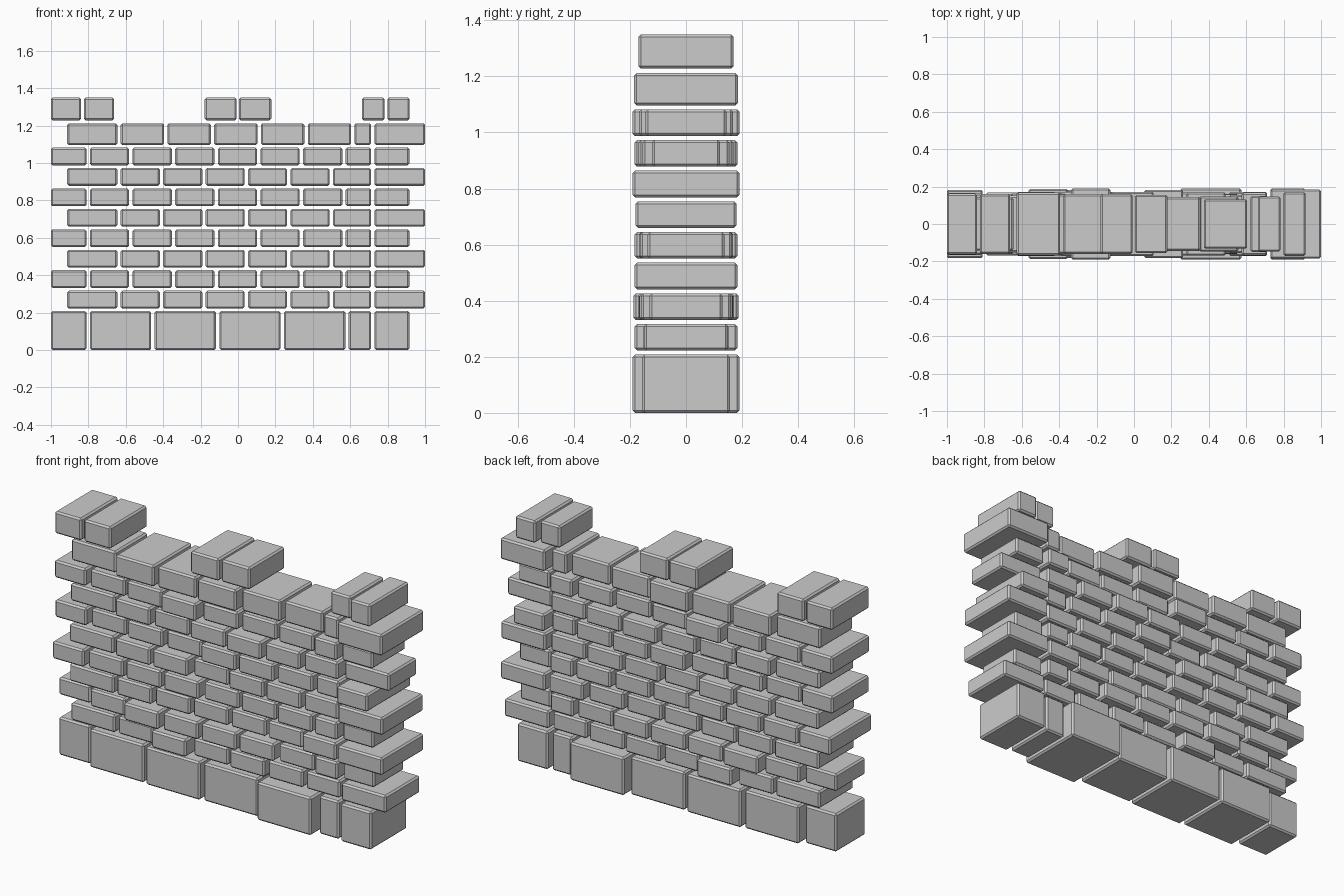
import bpy, random

if "Cube" in bpy.data.objects:
    bpy.data.objects.remove(bpy.data.objects["Cube"])

random.seed(4)
GAP = 0.018
BEVEL = 0.009


def block(name, x0, x1, z0, z1, d):
    """One chamfered stone, symmetric about y = 0 with half depth d."""
    bpy.ops.mesh.primitive_cube_add(size=1, location=((x0 + x1) / 2, 0, (z0 + z1) / 2))
    ob = bpy.context.object
    ob.name = name
    ob.scale = (x1 - x0, 2 * d, z1 - z0)
    bpy.ops.object.transform_apply(location=False, rotation=False, scale=True)
    mod = ob.modifiers.new("chamfer", 'BEVEL')
    mod.width = BEVEL
    mod.segments = 1


def course(name, left, first, unit, last, z0, z1, depths):
    """Row of stones: end stone, equal stones, a filler, end stone."""
    spans = [(left, left + first)]
    x, stop = left + first + GAP, last[0] - GAP
    while stop - x > 0.03:
        spans.append((x, min(x + unit, stop)))
        x += unit + GAP
    spans.append(last)
    n = len(spans)
    for i, (a, b) in enumerate(spans):
        d = depths.get(i, depths.get(i - n))
        block(f"{name}_{i}", a, b, z0, z1, d or random.uniform(0.135, 0.175))


EVEN = (0.73, 0.916)
ODD = (0.73, 1.0)

# large foundation stones
course("foundation_stone", -1.0, 0.19, 0.328, EVEN, 0.0, 0.208,
       {0: .127, 1: .157, 2: .165, 3: .157, 4: .19, 5: .145, 6: .157})

# half depths that can be read per course, by stone index
known = [
    {0: .147, 2: .183, -1: .15},
    {0: .127, 2: .188, -2: .16, -1: .131},
    {0: .158, -1: .183},
    {0: .183, -1: .137},
    {0: .16, -1: .18},
    {0: .16, -1: .191},
    {0: .15, 4: .183, -1: .122},
    {0: .165, 3: .191, -1: .145},
]
# eight thin brick courses in running bond
for r, depths in enumerate(known):
    z = 0.222 + 0.1093 * r
    if r % 2 == 0:
        course(f"brick_row{r}", -0.913, 0.268, 0.209, ODD, z, z + 0.095, depths)
    else:
        course(f"brick_row{r}", -1.0, 0.19, 0.21, EVEN, z, z + 0.095, depths)

# thick top course
course("cap_stone", -0.913, 0.268, 0.232, ODD, 1.096, 1.212,
       {0: .142, 1: .168, 2: .16, 3: .172, 4: .144, 5: .132, 6: .15, 7: .185})

# merlon pairs
for i, (a, b, d) in enumerate([(-1.0, -.839, .162), (-.824, -.662, .16),
                               (-.178, -.007, .16), (.005, .178, .155),
                               (.663, .784, .147), (.798, .918, .17)]):
    block(f"merlon_{i}", a, b, 1.228, 1.349, d)
